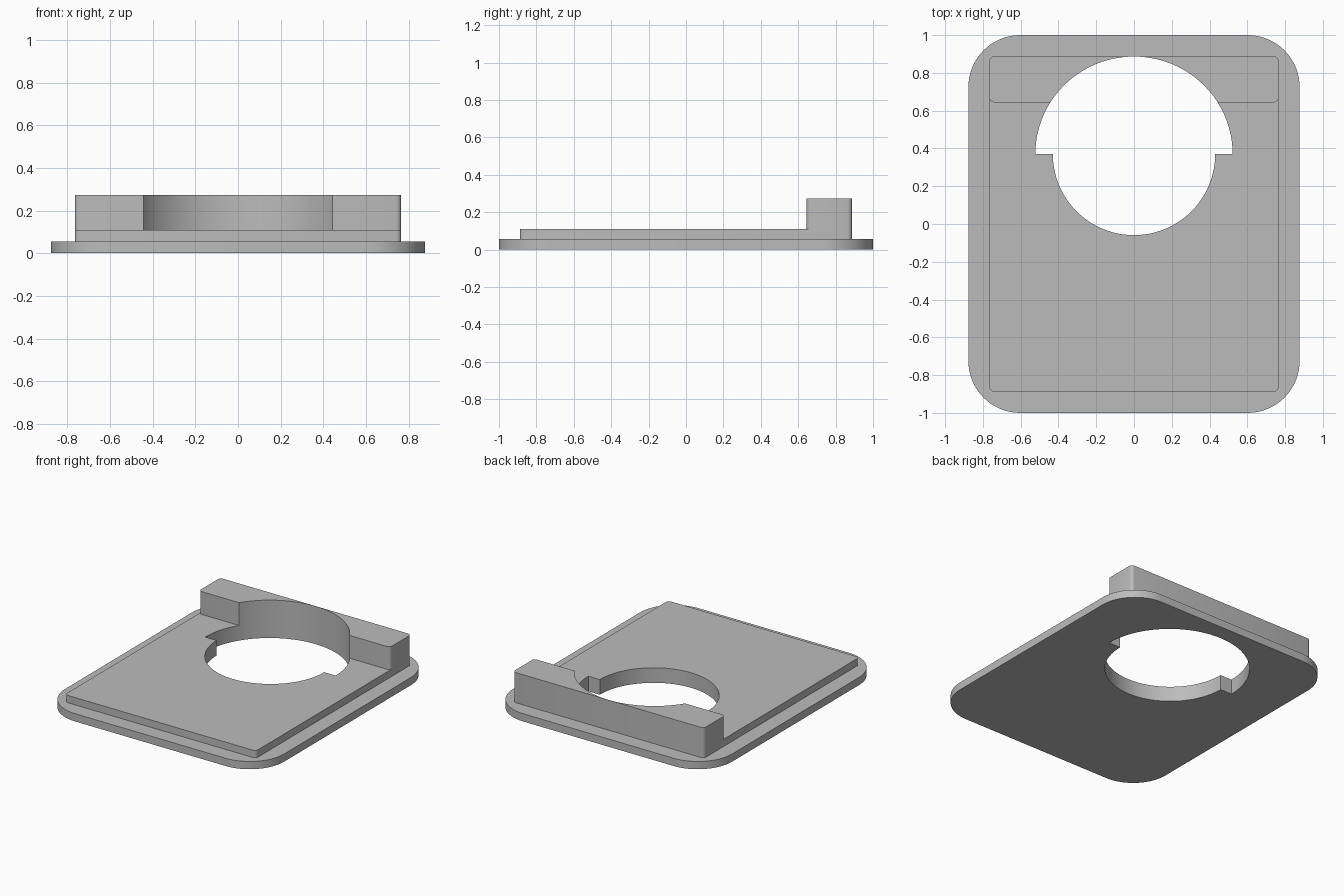
import bpy, bmesh, math

cube = bpy.data.objects.get("Cube")
if cube:
    bpy.data.objects.remove(cube, do_unlink=True)

grey = bpy.data.materials.new("plain grey")
COLOUR = (0.5, 0.5, 0.5, 1)
grey.diffuse_color = COLOUR
grey.use_nodes = True
grey.node_tree.nodes["Principled BSDF"].inputs["Base Color"].default_value = COLOUR


def arc(cx, cy, rx, ry, start, end, steps):
    """Points along an elliptical arc, angles in degrees."""
    angles = [math.radians(start + (end - start) * i / steps) for i in range(steps + 1)]
    return [(cx + rx * math.cos(a), cy + ry * math.sin(a)) for a in angles]


def rounded_rect(half_w, y0, y1, r, steps):
    corners = [(half_w - r, y1 - r), (r - half_w, y1 - r),
               (r - half_w, y0 + r), (half_w - r, y0 + r)]
    return [p for i, (cx, cy) in enumerate(corners)
            for p in arc(cx, cy, r, r, 90 * i, 90 * i + 90, steps)]


def prism(name, outline, z0, z1):
    """Extrude a closed outline between two heights."""
    bm = bmesh.new()
    face = bm.faces.new([bm.verts.new((x, y, z0)) for x, y in outline])
    top = bmesh.ops.extrude_face_region(bm, geom=[face])["geom"]
    bmesh.ops.translate(bm, vec=(0, 0, z1 - z0),
                        verts=[v for v in top if isinstance(v, bmesh.types.BMVert)])
    bmesh.ops.recalc_face_normals(bm, faces=bm.faces)
    mesh = bpy.data.meshes.new(name)
    bm.to_mesh(mesh)
    bm.free()
    mesh.materials.append(grey)
    obj = bpy.data.objects.new(name, mesh)
    bpy.context.collection.objects.link(obj)
    return obj


def combine(target, other, operation):
    """Apply a boolean and discard the helper."""
    mod = target.modifiers.new(operation.lower(), "BOOLEAN")
    mod.operation, mod.solver, mod.object = operation, "EXACT", other
    bpy.context.view_layer.objects.active = target
    bpy.ops.object.modifier_apply(modifier=mod.name)
    bpy.data.objects.remove(other, do_unlink=True)


# Wide flange, raised panel and rear wall
FLANGE_TOP, PANEL_TOP, WALL_TOP = 0.056, 0.109, 0.274
body = prism("stepped_cover_plate", rounded_rect(0.877, -1, 1, 0.275, 16), 0, FLANGE_TOP)
panel = prism("raised_panel", rounded_rect(0.765, -0.888, 0.888, 0.025, 4),
              FLANGE_TOP, PANEL_TOP)
wall = prism("rear_wall", rounded_rect(0.765, 0.644, 0.888, 0.025, 4),
             PANEL_TOP, WALL_TOP)
combine(body, panel, "UNION")
combine(body, wall, "UNION")

# Through hole: wide rear half, narrower front half
HOLE_Y = 0.371
hole = (arc(0, HOLE_Y, 0.522, 0.5155, 0, 180, 48)
        + arc(0, HOLE_Y, 0.43, 0.43, 180, 360, 48))
combine(body, prism("hole_cutter", hole, -0.1, 0.4), "DIFFERENCE")

# Smooth the curved walls, keep the edges crisp
bpy.ops.object.select_all(action="DESELECT")
body.select_set(True)
bpy.context.view_layer.objects.active = body
bpy.ops.object.shade_smooth_by_angle(angle=math.radians(30))
